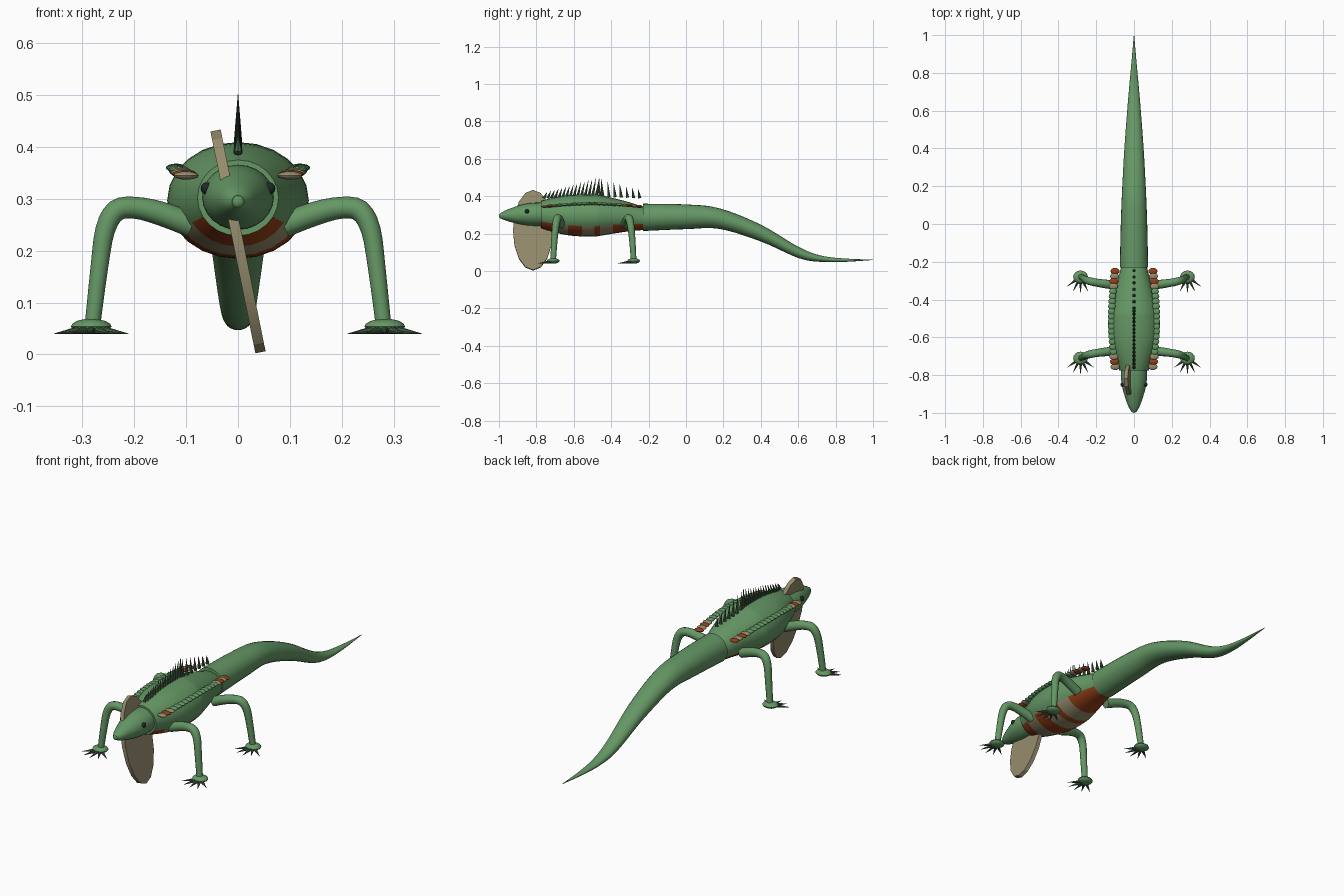
import bpy, bmesh, math
from mathutils import Vector, Matrix

if "Cube" in bpy.data.objects:
    bpy.data.objects.remove(bpy.data.objects["Cube"])


def material(name, r, g, b):
    m = bpy.data.materials.new(name)
    m.use_nodes = True
    m.diffuse_color = (r, g, b, 1)
    m.node_tree.nodes["Principled BSDF"].inputs["Base Color"].default_value = (r, g, b, 1)
    return m


GREEN = material("leaf green", .13, .31, .13)
DARK = material("dark green", .06, .12, .06)
RED = material("rust red", .30, .05, .01)
TAN = material("tan", .30, .26, .15)
BLACK = material("eye black", .015, .02, .02)


def finish(bm, name, mats, angle=40):
    bmesh.ops.recalc_face_normals(bm, faces=bm.faces[:])
    me = bpy.data.meshes.new(name)
    bm.to_mesh(me)
    bm.free()
    ob = bpy.data.objects.new(name, me)
    bpy.context.collection.objects.link(ob)
    for m in mats:
        me.materials.append(m)
    bpy.ops.object.select_all(action='DESELECT')
    ob.select_set(True)
    bpy.context.view_layer.objects.active = ob
    bpy.ops.object.shade_smooth_by_angle(angle=math.radians(angle))
    return ob


def smooth_path(keys, steps):
    """Catmull-Rom interpolation through rows of equal length."""
    rows = [Vector(k) for k in keys]
    out = []
    for i in range(len(rows) - 1):
        a, b, c, d = rows[max(i - 1, 0)], rows[i], rows[i + 1], rows[min(i + 2, len(rows) - 1)]
        for s in range(steps):
            t = s / steps
            out.append(b + (c - a) * t / 2 + (a - b * 2.5 + c * 2 - d / 2) * t * t
                       + ((b - c) * 1.5 + (d - a) / 2) * t ** 3)
    return out + [rows[-1]]


def skin(rings, bm):
    """Bridge rings of points into a closed skin."""
    loops = [[bm.verts.new(p) for p in ring] for ring in rings]
    n = len(loops[0])
    for a, b in zip(loops, loops[1:]):
        for i in range(n):
            j = (i + 1) % n
            bm.faces.new((a[i], a[j], b[j], b[i]))
    bm.faces.new(loops[0])
    bm.faces.new(loops[-1])


def loft(keys, sides=24, steps=3):
    """Elliptical loft along y; keys are (y, z, half width, half height)."""
    bm = bmesh.new()
    turn = [math.tau * i / sides for i in range(sides)]
    skin([[(w * math.cos(a), y, z + h * math.sin(a)) for a in turn]
          for y, z, w, h in smooth_path(keys, steps)], bm)
    return bm


def ball(bm, centre, size, mat=0):
    mx = Matrix.Translation(centre) @ Matrix.Diagonal((*size, 1))
    made = bmesh.ops.create_uvsphere(bm, u_segments=16, v_segments=8, radius=1, matrix=mx)
    for f in {f for v in made["verts"] for f in v.link_faces}:
        f.material_index = mat


def spike(bm, base, tip, radius, sides=8):
    base, tip = Vector(base), Vector(tip)
    d = tip - base
    mx = Matrix.Translation((base + tip) / 2) @ d.to_track_quat('Z', 'Y').to_matrix().to_4x4()
    bmesh.ops.create_cone(bm, cap_ends=True, segments=sides, radius1=radius, radius2=.0005,
                          depth=d.length, matrix=mx)


# Body with banded belly
BODY = [(-.775, .302, .078, .073), (-.71, .30, .102, .092), (-.63, .298, .127, .107),
        (-.555, .297, .136, .112), (-.49, .297, .135, .112), (-.46, .297, .131, .109),
        (-.39, .295, .113, .095), (-.30, .29, .087, .077), (-.22, .28, .066, .06)]
RED_BANDS = [(-.78, -.71), (-.63, -.555), (-.49, -.46), (-.39, -.2)]
bm = loft(BODY)
for f in bm.faces:
    c = f.calc_center_median()
    k = min(BODY, key=lambda s: abs(s[0] - c.y))
    if math.asin(max(-1, min(1, (c.z - k[1]) / k[3]))) < -.5 and len(f.verts) == 4:
        f.material_index = 2 if any(a < c.y < b for a, b in RED_BANDS) else 1
finish(bm, "body", [GREEN, TAN, RED])

# Tail
finish(loft([(-.23, .287, .075, .073), (0, .29, .07, .066), (.18, .28, .063, .055),
             (.4, .203, .051, .045), (.6, .1, .036, .03), (.72, .066, .026, .017),
             (.85, .058, .014, .009), (1, .06, .001, .001)], steps=5), "tail", [GREEN])

# Head and snout tip
bm = loft([(-.995, .295, .012, .012), (-.97, .297, .028, .025), (-.93, .299, .043, .039),
           (-.87, .302, .061, .055), (-.81, .303, .069, .062), (-.75, .303, .068, .063)])
ball(bm, (0, -.985, .295), (.015, .015, .015))
finish(bm, "head", [GREEN])

# Eyes
bm = bmesh.new()
for s in (-1, 1):
    ball(bm, (s * .06, -.85, .32), (.012, .012, .012))
finish(bm, "eyes", [BLACK])

# Throat disc, leaning sideways
bm = bmesh.new()
mx = (Matrix.Translation((0, -.818, .218)) @ Matrix.Rotation(-.2, 4, 'Y')
      @ Matrix.Diagonal((1, .107, .218, 1)) @ Matrix.Rotation(math.pi / 2, 4, 'Y'))
bmesh.ops.create_cone(bm, cap_ends=True, segments=16, radius1=1, radius2=1, depth=.02, matrix=mx)
finish(bm, "throat_disc", [TAN], 20)

# Crest of spines, tallest in the middle
bm = bmesh.new()
spots = [-.76 + .02 * i for i in range(16)] + [-.445 + .033 * i for i in range(7)]
for y in spots:
    rise = max(0, 1 - abs(y + .48) / .28)
    base = .388 + .01 * rise
    lean = .018 if y < -.46 else -.008
    spike(bm, (0, y, base), (0, y + lean, base + .035 + .068 * rise), .009)
finish(bm, "crest_spines", [DARK])

# Rows of flat scales along both flanks
bm = bmesh.new()
COUNT = 20
for i in range(COUNT):
    t = i / (COUNT - 1)
    bulge = math.sin(math.pi * t)
    big = i < 3 or i > COUNT - 5
    mat = (1 + i % 2) if big else 0
    size = (.024, .018, .008) if big else (.02, .018, .008)
    for s in (-1, 1):
        ball(bm, (s * (.1 + .019 * bulge), -.755 + .505 * t, .345 + .015 * bulge), size, mat)
finish(bm, "flank_scales", [GREEN, TAN, RED])

# Legs, feet and claws
LEG = [(.09, .25, .024), (.15, .272, .023), (.2, .283, .021), (.235, .277, .021),
       (.256, .24, .019), (.267, .17, .017), (.28, .06, .015)]
for label, hip, foot in (("front", -.67, -.71), ("rear", -.325, -.28)):
    for side, s in (("left", 1), ("right", -1)):
        bm = bmesh.new()
        path = smooth_path([(s * x, hip + (foot - hip) * i / 6, z, r)
                            for i, (x, z, r) in enumerate(LEG)], 3)
        rings = []
        for i, p in enumerate(path):
            d = (path[min(i + 1, len(path) - 1)] - path[max(i - 1, 0)]).xyz.normalized()
            u = Vector((0, 1, 0)).cross(d).normalized()
            v = d.cross(u)
            rings.append([p.xyz + p.w * (u * math.cos(a) + v * math.sin(a))
                          for a in (math.tau * k / 12 for k in range(12))])
        skin(rings, bm)
        ball(bm, (s * .283, foot, .054), (.039, .034, .015))
        finish(bm, f"{label}_{side}_leg", [GREEN])
        bm = bmesh.new()
        for k in range(-2, 3):
            a = k * .48
            d = Vector((math.sin(a), -math.cos(a), 0))
            root = Vector((s * .283, foot, .048)) + d * .02
            spike(bm, root, root + d * .067 + Vector((0, 0, -.008)), .009)
        finish(bm, f"{label}_{side}_claws", [DARK])
